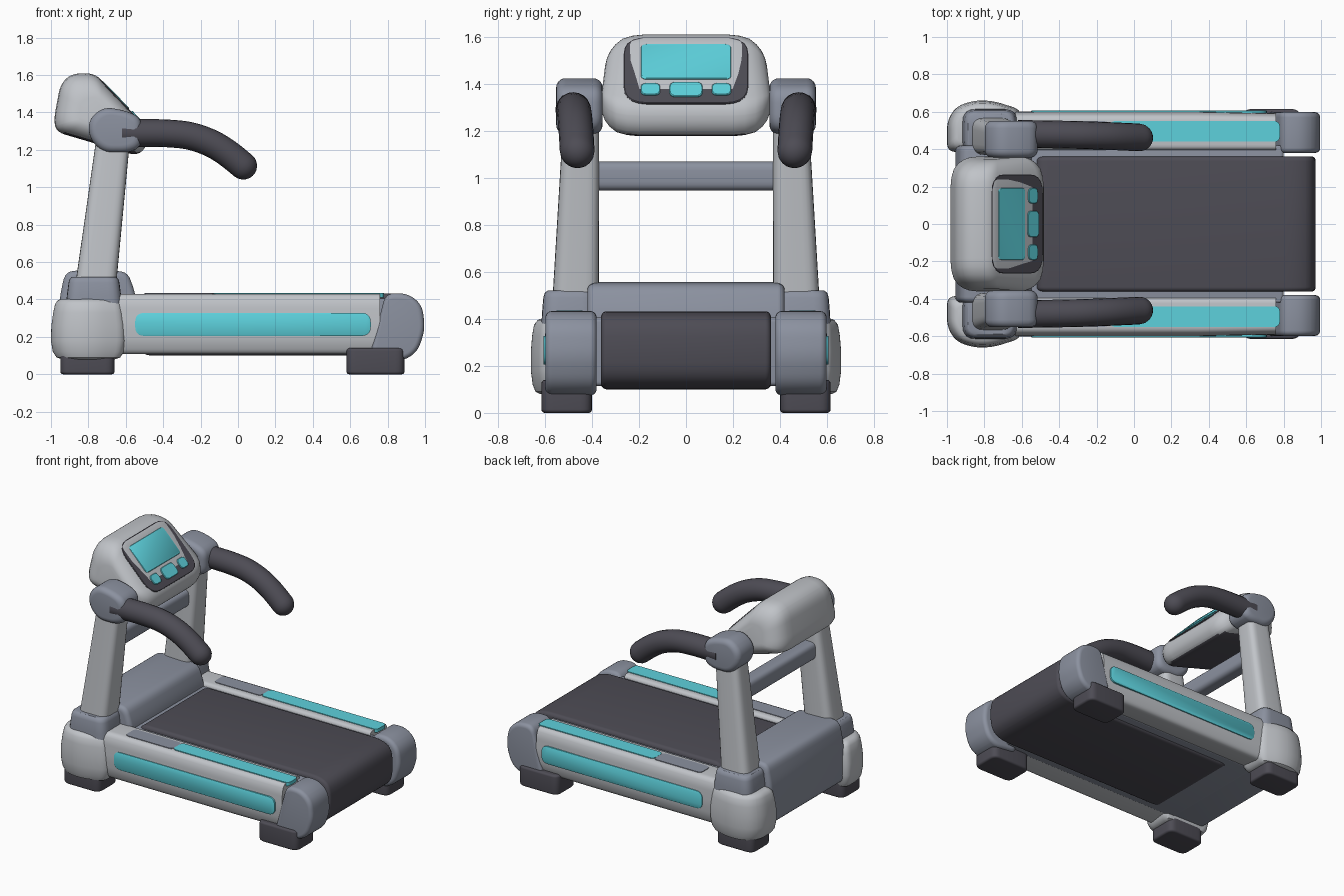
import bpy, bmesh, math
from mathutils import Matrix, Vector

if "Cube" in bpy.data.objects:
    bpy.data.objects.remove(bpy.data.objects["Cube"])


def material(name, rgb):
    m = bpy.data.materials.new(name)
    m.diffuse_color = (*rgb, 1)
    m.use_nodes = True
    m.node_tree.nodes["Principled BSDF"].inputs["Base Color"].default_value = m.diffuse_color
    return m


LIGHT = material("light grey", (0.53, 0.55, 0.58))
MID = material("slate grey", (0.26, 0.285, 0.35))
DARK = material("charcoal", (0.075, 0.072, 0.09))
TEAL = material("teal", (0.11, 0.64, 0.72))


def rounded(pts, r, n=5):
    """Round every corner of a 2D polygon."""
    out = []
    for i, p in enumerate(pts):
        p = Vector(p)
        a, b = Vector(pts[i - 1]) - p, Vector(pts[(i + 1) % len(pts)]) - p
        s, e = p + a.normalized() * min(r, a.length * .48), p + b.normalized() * min(r, b.length * .48)
        for k in range(n + 1):
            t = k / n
            out.append(s * (1 - t) ** 2 + p * 2 * t * (1 - t) + e * t * t)
    return out


def rect(u0, u1, v0, v1):
    return [(u0, v0), (u1, v0), (u1, v1), (u0, v1)]


def soft(a, b, r, n=5):
    """Stations from a to b with rounded ends."""
    q = [(r * (1 - math.cos(k * math.pi / 2 / n)), r * (1 - math.sin(k * math.pi / 2 / n))) for k in range(n + 1)]
    return [(a + d, i, i) for d, i in q] + [(b - d, i, i) for d, i in reversed(q)]


def finish(name, mat, rings, mirror):
    bm = bmesh.new()
    vr = [[bm.verts.new(p) for p in ring] for ring in rings]
    n = len(vr[0])
    for a, b in zip(vr, vr[1:]):
        for i in range(n):
            bm.faces.new((a[i], a[(i + 1) % n], b[(i + 1) % n], b[i]))
    bm.faces.new(vr[0][::-1])
    bm.faces.new(vr[-1])
    bmesh.ops.recalc_face_normals(bm, faces=bm.faces)
    me = bpy.data.meshes.new(name)
    bm.to_mesh(me)
    bm.free()
    me.materials.append(mat)
    ob = bpy.data.objects.new(name, me)
    bpy.context.collection.objects.link(ob)
    bpy.ops.object.select_all(action='DESELECT')
    ob.select_set(True)
    bpy.context.view_layer.objects.active = ob
    bpy.ops.object.shade_smooth_by_angle(angle=math.radians(38))
    if mirror:
        m = ob.modifiers.new("mirror", 'MIRROR')
        m.use_axis = (False, True, False)
    return ob


def solid(name, mat, pts, r, axis, stations, mirror=False, matrix=Matrix()):
    """Loft a rounded profile along an axis; station = (pos, inset_u, inset_v, shift_u, shift_v)."""
    us, vs = [p[0] for p in pts], [p[1] for p in pts]
    cu, cv = (min(us) + max(us)) / 2, (min(vs) + max(vs)) / 2
    hu, hv = (max(us) - min(us)) / 2, (max(vs) - min(vs)) / 2
    prof, rings = rounded(pts, r), []
    for st in stations:
        d, iu, iv, ou, ov = (tuple(st) + (0, 0, 0, 0))[:5]
        ring = []
        for p in prof:
            u = cu + (p.x - cu) * (1 - iu / hu) + ou
            v = cv + (p.y - cv) * (1 - iv / hv) + ov
            co = {'x': (d, u, v), 'y': (u, d, v), 'z': (u, v, d)}[axis]
            ring.append(matrix @ Vector(co))
        rings.append(ring)
    return finish(name, mat, rings, mirror)


# running deck, belt and motor hood
solid("deck_frame", MID, rect(-0.7, 0.8, 0.115, 0.405), 0.02, 'y', soft(-0.42, 0.42, 0.01))
solid("belt", DARK, [(-0.53, .10), (0.88, .10), (0.96, .15), (0.975, .27), (0.96, .39), (0.88, .432), (-0.53, .432)],
      0.07, 'y', soft(-0.362, 0.362, 0.025))
solid("motor_hood", MID, [(-0.955, .12), (-0.955, .40), (-0.925, .545), (-0.85, .557), (-0.59, .55), (-0.545, .42), (-0.545, .115)],
      0.05, 'y', soft(-0.42, 0.42, 0.03))

# side rails with stripes
solid("side_rail", LIGHT, [(.395, .12), (.57, .105), (.595, .17), (.602, .26), (.597, .38), (.575, .43), (.395, .43)],
      0.03, 'x', [(-0.68, 0, 0), (0.35, 0, 0), (0.76, .004, 0, -.004, 0)], True)
solid("side_stripe", TEAL, rect(-0.55, 0.71, 0.205, 0.328), 0.05, 'y', [(.58, 0, 0), (.605, 0, 0), (.607, .003, .003)], True)
solid("top_stripe", TEAL, rect(-0.13, 0.78, 0.44, 0.55), 0.03, 'z', [(.41, 0, 0), (.435, 0, 0)], True)
solid("step_pad", MID, rect(-0.5, -0.13, 0.44, 0.55), 0.03, 'z', [(.41, 0, 0), (.434, 0, 0)], True)

# rear end caps
solid("rear_cap", MID, [(.70, .09), (.88, .07), (.96, .12), (1.0, .24), (.985, .37), (.91, .432), (.79, .434)],
      0.05, 'y', soft(.38, .598, .028), True)

# front pods, collars and feet
solid("front_pod", LIGHT, [(-1, .385), (-1, .55), (-.95, .63), (-.85, .662), (-.75, .658), (-.6, .61), (-.6, .385)],
      0.05, 'z', [(.08, .06, .04), (.09, .03, .02), (.12, .01, .008), (.18, 0, 0), (.26, .002, 0),
                  (.33, .012, .006), (.375, .022, .014), (.395, .035, .03), (.403, .055, .05)], True)
solid("post_collar", MID, rect(-0.92, -0.62, .37, .615), 0.07, 'z',
      [(.36, 0, 0), (.42, .005, .002), (.49, .014, .008), (.51, .02, .014), (.52, .032, .026)], True)
for label, x0, x1 in (("front_foot", -0.95, -0.66), ("rear_foot", 0.58, 0.89)):
    solid(label, DARK, rect(x0, x1, .40, .615), 0.05, 'z', soft(0, .14, .015), True)

# uprights and crossbar
solid("upright", LIGHT, rect(-0.87, -0.65, .37, .57), 0.06, 'z', [(.45, 0, 0, -.004, 0), (1.28, .02, .025, .095, -.025)], True)
solid("crossbar", MID, rect(-0.755, -0.645, .945, 1.07), 0.04, 'y', [(-.42, 0, 0), (.42, 0, 0)])

# hubs and handles
solid("handle_hub", MID, [(-.80, 1.36), (-.72, 1.43), (-.6, 1.41), (-.515, 1.37), (-.515, 1.22), (-.58, 1.185), (-.72, 1.185), (-.795, 1.26)],
      0.05, 'y', soft(.355, .552, .04), True)


def handle():
    ctrl = [Vector((x, y, z)) for x, y, z in ((-.62, .482, 1.29), (-.5, .48, 1.29), (-.38, .478, 1.288), (-.26, .475, 1.275),
                                              (-.15, .471, 1.238), (-.06, .467, 1.185), (.028, .463, 1.115))]
    path, R = [], 0.074
    for i in range(len(ctrl) - 1):
        a, b, c, d = ctrl[max(i - 1, 0)], ctrl[i], ctrl[i + 1], ctrl[min(i + 2, len(ctrl) - 1)]
        for k in range(4):
            t = k / 4
            path.append(.5 * (2 * b + (c - a) * t + (2 * a - 5 * b + 4 * c - d) * t * t + (3 * b - a - 3 * c + d) * t ** 3))
    path.append(ctrl[-1])
    end = (path[-1] - path[-2]).normalized()
    spots = [(p, R) for p in path]
    spots += [(path[-1] + end * R * math.sin(a), R * math.cos(a)) for a in (.3, .6, .9, 1.2, 1.45)]
    rings = []
    for i, (p, r) in enumerate(spots):
        t = (spots[min(i + 1, len(spots) - 1)][0] - spots[max(i - 1, 0)][0]).normalized()
        side = Vector((0, 1, 0))
        up = t.cross(side).normalized()
        rings.append([p + (side * math.cos(a) + up * math.sin(a)) * r for a in (j * math.tau / 20 for j in range(20))])
    finish("handle", DARK, rings, True)


handle()

# console body with dark underside
ends = [(.36, .13), (.356, .10), (.345, .07), (.325, .042), (.295, .018), (.25, .005), (.2, 0)]
console = solid("console", LIGHT, [(-.765, 1.61), (-.48, 1.31), (-.485, 1.22), (-.54, 1.168), (-.97, 1.295),
                                   (-.985, 1.36), (-.95, 1.55), (-.89, 1.608)], 0.05, 'y',
                [(-y, i, i) for y, i in ends] + [(y, i, i) for y, i in reversed(ends)])
for v in console.data.vertices:
    v.co.y *= 1 - 0.35 * max(0, v.co.z - 1.35)
console.data.materials.append(DARK)
for f in console.data.polygons:
    if f.normal.z < -0.9:
        f.material_index = 1

# console panel, screen and buttons on the slanted face
u, n = Vector((.70, 0, -.714)).normalized(), Vector((.714, 0, .70)).normalized()
face = Matrix(((u.x, 0, n.x, -.63), (0, 1, 0, 0), (u.z, 0, n.z, 1.4565), (0, 0, 0, 1)))


def plate(name, mat, u0, u1, v0, v1, r, top, mirror=False):
    solid(name, mat, rect(u0, u1, v0, v1), r, 'z', [(-.02, 0, 0), (top - .003, 0, 0), (top, .003, .003)], mirror, face)


plate("console_panel", DARK, -.195, .20, -.265, .265, .10, .006)
plate("screen", TEAL, -.148, .06, -.192, .192, .025, .012)
plate("centre_button", TEAL, .078, .165, -.07, .07, .03, .013)
plate("side_button", TEAL, .085, .155, .11, .192, .025, .013, True)
